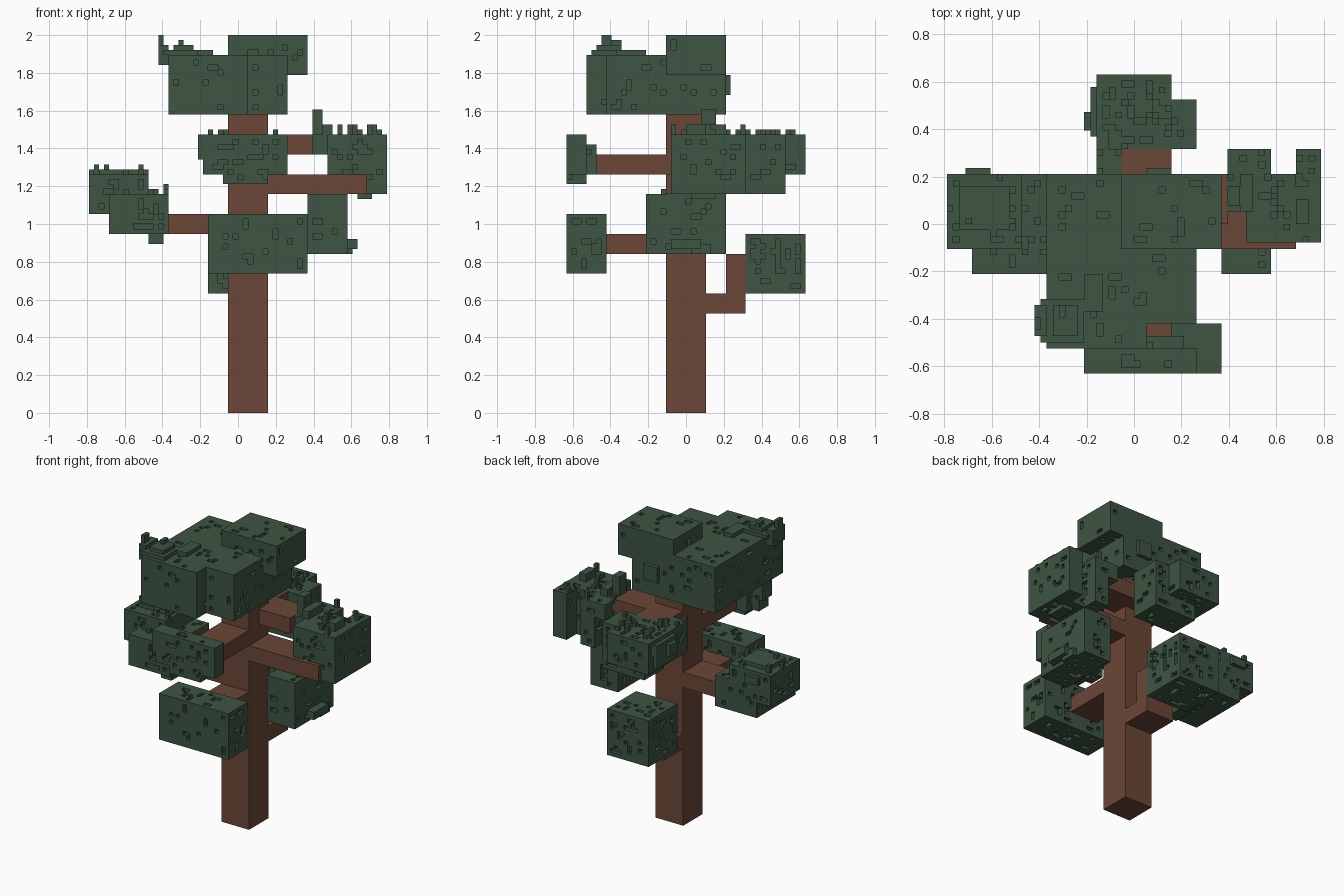
import bpy, bmesh, random
from mathutils import Vector

random.seed(7)
if "Cube" in bpy.data.objects:
    bpy.data.objects.remove(bpy.data.objects["Cube"], do_unlink=True)

U = 2 / 76  # one block of the grid; all boxes are x0,x1,y0,y1,z0,z1 in blocks


def material(name, rgb):
    m = bpy.data.materials.new(name)
    m.use_nodes = True
    m.diffuse_color = (*rgb, 1)
    bsdf = m.node_tree.nodes["Principled BSDF"]
    bsdf.inputs["Base Color"].default_value = (*rgb, 1)
    bsdf.inputs["Roughness"].default_value = 0.9
    return m


bark = material("bark brown", (0.147, 0.063, 0.038))
leaf = material("leaf green", (0.047, 0.089, 0.054))


def finish(name, bm, mat):
    me = bpy.data.meshes.new(name)
    bm.to_mesh(me)
    bm.free()
    me.materials.append(mat)
    ob = bpy.data.objects.new(name, me)
    bpy.context.collection.objects.link(ob)


def wood(name, *boxes):
    bm = bmesh.new()
    for x0, x1, y0, y1, z0, z1 in boxes:
        size = Vector((x1 - x0, y1 - y0, z1 - z0)) * U
        mid = Vector((x0 + x1, y0 + y1, z0 + z1)) * U / 2
        for v in bmesh.ops.create_cube(bm, size=1)["verts"]:
            v.co = Vector(a * b for a, b in zip(v.co, size)) + mid
    finish(name, bm, bark)


DIRS = [(1, 0, 0), (-1, 0, 0), (0, 1, 0), (0, -1, 0), (0, 0, 1), (0, 0, -1)]


def step(c, d, n=1):
    return tuple(a + b * n for a, b in zip(c, d))


def face_corners(c, d):
    # four corners of the cell side facing d, counter-clockwise from outside
    axis = next(i for i in range(3) if d[i])
    u, v = (axis + 1) % 3, (axis + 2) % 3
    ring = [(0, 0), (1, 0), (1, 1), (0, 1)]
    for a, b in ring if d[axis] > 0 else ring[::-1]:
        p = list(c)
        p[axis] += d[axis] > 0
        p[u] += a
        p[v] += b
        yield tuple(p)


def foliage(name, boxes, pits=0.08, side_bumps=0.0, top_bumps=0.0, height=1, extra=()):
    def fill(bs):
        return {(x, y, z) for x0, x1, y0, y1, z0, z1 in bs
                for x in range(x0, x1) for y in range(y0, y1) for z in range(z0, z1)}
    solid = fill(boxes)
    cells = set(solid)
    for c in sorted(solid):
        free = [d for d in DIRS if step(c, d) not in solid]
        # small pits away from the edges
        if len(free) == 1 and random.random() < pits:
            cells.discard(c)
            if random.random() < 0.4:
                d = random.choice([e for e in DIRS if e != free[0] and step(e, free[0]) != (0, 0, 0)])
                n = step(c, d)
                if step(n, d) in solid:
                    cells.discard(n)
        # small raised leaves
        for d in free:
            up = d == (0, 0, 1)
            if random.random() < (top_bumps if up else side_bumps):
                for k in range(1, 1 + (random.randint(1, height) if up else 1)):
                    cells.add(step(c, d, k))
                cells.add(c)
    cells |= fill(extra)
    bm = bmesh.new()
    verts = {}
    for c in sorted(cells):
        for d in DIRS:
            if step(c, d) not in cells:
                quad = []
                for p in face_corners(c, d):
                    if p not in verts:
                        verts[p] = bm.verts.new(Vector(p) * U)
                    quad.append(verts[p])
                bm.faces.new(quad)
    finish(name, bm, leaf)


# Trunk and branches
wood("trunk", (-2, 6, -4, 4, 0, 64))
wood("front_low_branch", (-2, 6, -17, -4, 32, 36))
wood("front_high_branch", (-2, 6, -21, -4, 48, 52))
wood("right_branch", (-14, -2, -4, 4, 36, 40))
wood("left_low_branch", (6, 18, -4, 4, 44, 48), (18, 26, -4, -3, 44, 48))
wood("left_high_branch", (6, 15, 0, 8, 52, 56))
wood("back_high_branch", (-2, 6, 4, 12, 52, 56))
wood("back_low_branch", (-2, 6, 4, 8, 20, 24), (-2, 6, 8, 12, 20, 32))

# Leaf clusters
foliage("front_low_leaves", [(-6, 14, -24, -16, 28, 40)], 0.07)
foliage("front_high_leaves",
        [(-7, 10, -24, -20, 48, 56), (-3, 6, -24, -20, 46, 48), (-8, -7, -24, -20, 51, 56),
         (-5, 8, -20, -18, 48, 54)], 0.12)
foliage("back_low_leaves", [(-6, 6, 12, 24, 24, 36)], 0.16)
foliage("back_high_leaves",
        [(-2, 10, 12, 20, 44, 56), (-6, 6, 12, 24, 48, 56), (-6, -2, 8, 12, 48, 56)],
        0.14, 0.0, 0.08, 1, [(-7, -6, 14, 22, 49, 55), (-8, -7, 15, 18, 51, 54)])
foliage("right_leaves",
        [(-30, -18, -4, 8, 40, 48), (-26, -14, -8, 8, 36, 44)],
        0.13, 0.0, 0.06, 2, [(-28, -20, -1, 6, 48, 49), (-18, -15, -6, 4, 34, 36),
                             (-27, -23, 5, 9, 45, 47)])
foliage("left_high_leaves",
        [(18, 30, -3, 8, 44, 56), (18, 22, 8, 12, 44, 56), (26, 30, 8, 12, 44, 56),
         (15, 18, 2, 12, 52, 56)],
        0.13, 0.0, 0.06, 2, [(15, 17, 3, 6, 56, 61), (17, 19, 2, 8, 56, 58),
                             (24, 27, 1, 6, 43, 44), (26, 28, 0, 4, 56, 58)])
foliage("left_low_leaves", [(14, 22, -8, 8, 32, 44)], 0.12, 0.0, 0.0, 1,
        [(22, 24, -3, 3, 33, 35), (22, 23, 1, 5, 32, 34)])
foliage("crown_leaves",
        [(-14, 10, -16, 8, 60, 72), (-14, 2, -20, -16, 60, 72), (-2, 14, -4, 8, 68, 76)],
        0.06, 0.0, 0.0, 1,
        [(-15, -8, -19, -12, 72, 73), (-13, -9, -18, -13, 73, 74), (-16, -14, -18, -13, 70, 74),
         (-16, -15, -17, -15, 74, 76), (-12, -11, -15, -13, 74, 75), (-8, -5, -14, -8, 72, 73),
         (2, 6, 8, 9, 64, 68)])
